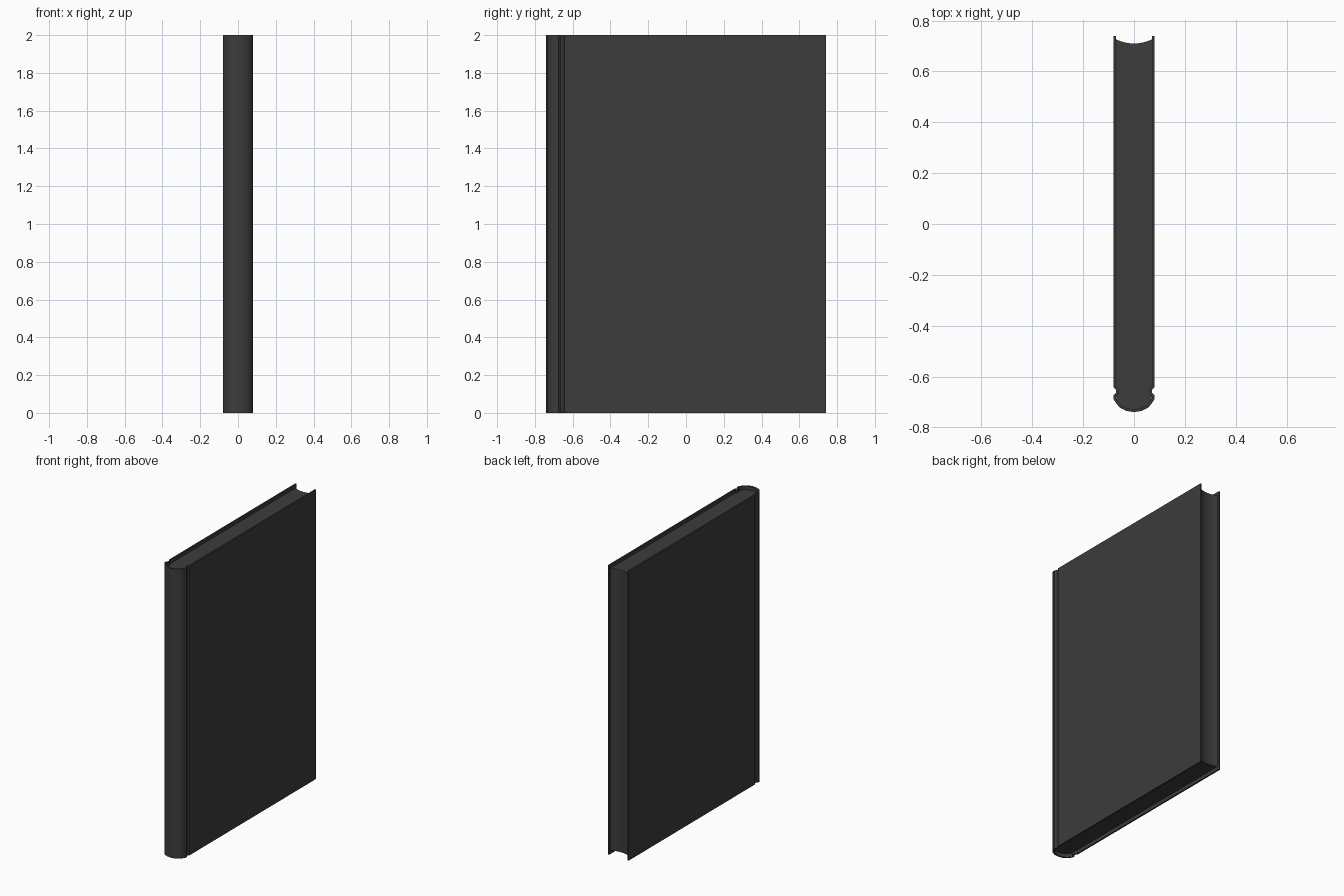
import bpy, bmesh, math

if "Cube" in bpy.data.objects:
    bpy.data.objects.remove(bpy.data.objects["Cube"])

mat = bpy.data.materials.new("dark_cloth")
mat.diffuse_color = (0.045, 0.045, 0.045, 1)
mat.use_nodes = True
mat.node_tree.nodes["Principled BSDF"].inputs["Base Color"].default_value = mat.diffuse_color


def extrude_outline(name, outline, z0, z1):
    """Extrude a closed (x, y) outline between two heights."""
    bm = bmesh.new()
    face = bm.faces.new([bm.verts.new((x, y, z0)) for x, y in outline])
    ext = bmesh.ops.extrude_face_region(bm, geom=[face])
    verts = [g for g in ext["geom"] if isinstance(g, bmesh.types.BMVert)]
    bmesh.ops.translate(bm, vec=(0, 0, z1 - z0), verts=verts)
    if face.is_valid and len(face.link_loops if hasattr(face, "link_loops") else face.loops) == 0:
        bm.faces.remove(face)
    bmesh.ops.recalc_face_normals(bm, faces=bm.faces)
    # split the concave end caps cleanly
    bmesh.ops.triangulate(bm, faces=[f for f in bm.faces if len(f.verts) > 4])
    me = bpy.data.meshes.new(name)
    bm.to_mesh(me)
    bm.free()
    ob = bpy.data.objects.new(name, me)
    bpy.context.collection.objects.link(ob)
    me.materials.append(mat)
    bpy.context.view_layer.objects.active = ob
    ob.select_set(True)
    bpy.ops.object.shade_smooth_by_angle(angle=math.radians(35))
    ob.select_set(False)
    return ob


def mirrored(half):
    """Half outline ending on x = 0, continued on the other side."""
    return half + [(-x, y) for x, y in reversed(half[:-1])]


# Cover: boards, hinge grooves and rounded spine as one wrapped sheet
outer = [(0.08, 0.74), (0.08, -0.642), (0.071, -0.652), (0.071, -0.664), (0.08, -0.674),
         (0.08, -0.69), (0.069, -0.707), (0.056, -0.722), (0.03, -0.735), (0, -0.74)]
inner = [(0.07, 0.74), (0.07, -0.638), (0.061, -0.649), (0.061, -0.667), (0.07, -0.678),
         (0.07, -0.686), (0.061, -0.7), (0.05, -0.713), (0.027, -0.725), (0, -0.73)]
extrude_outline("cover", mirrored(outer) + mirrored(inner)[::-1], 0, 2)

# Page block: rounded back, hollow fore-edge
back = [(0.071, -0.64), (0.063, -0.65), (0.063, -0.668), (0.071, -0.68),
        (0.063, -0.7), (0.05, -0.714), (0.027, -0.726), (0, -0.731)]
fore = [(-0.071 + 0.142 * i / 8, 0.71 + 0.016 * (i / 4 - 1) ** 2) for i in range(9)]
extrude_outline("pages", mirrored(back) + fore, 0.025, 1.975)
